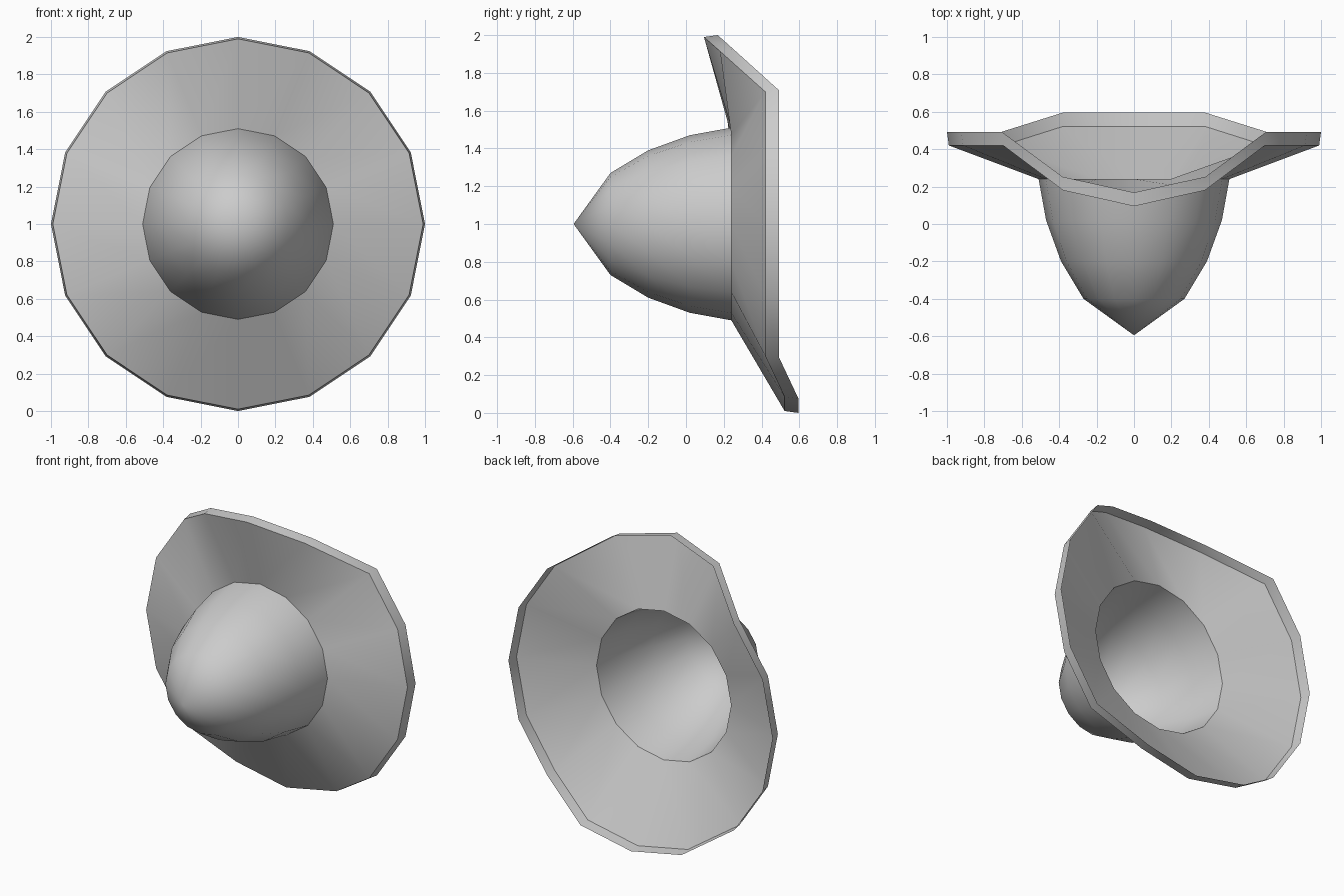
import bpy, bmesh, math

if "Cube" in bpy.data.objects:
    bpy.data.objects.remove(bpy.data.objects["Cube"])

SIDES = 16
CENTRE_Z = 1.0


def ring(bm, radius, depths):
    """Ring of vertices around the y axis, starting at the top; one y value per vertex."""
    step = 2 * math.pi / SIDES
    return [bm.verts.new((radius * math.sin(i * step), y, CENTRE_Z + radius * math.cos(i * step)))
            for i, y in enumerate(depths)]


def bridge(bm, a, b):
    for i in range(SIDES):
        j = (i + 1) % SIDES
        bm.faces.new((a[i], a[j], b[j], b[i]))


def finish(bm, name):
    mesh = bpy.data.meshes.new(name)
    bm.to_mesh(mesh)
    bm.free()
    obj = bpy.data.objects.new(name, mesh)
    bpy.context.collection.objects.link(obj)
    bpy.ops.object.select_all(action='DESELECT')
    obj.select_set(True)
    bpy.context.view_layer.objects.active = obj
    bpy.ops.object.shade_smooth_by_angle(angle=math.radians(35))


# Hollow pointed crown
bm = bmesh.new()
rings = [ring(bm, r, [y] * SIDES)
         for y, r in ((-0.40, 0.27), (-0.20, 0.39), (0.02, 0.47), (0.24, 0.51))]
for a, b in zip(rings, rings[1:]):
    bridge(bm, a, b)
tip = bm.verts.new((0, -0.595, CENTRE_Z))
for i in range(SIDES):
    bm.faces.new((tip, rings[0][(i + 1) % SIDES], rings[0][i]))
finish(bm, "crown")

# Bent brim with a narrow edge band, open at the back
half = [0.095, 0.18, 0.42, 0.42, 0.42, 0.42, 0.42, 0.522, 0.522]
depths = half + half[-2:0:-1]
bm = bmesh.new()
inner = ring(bm, 0.51, [0.24] * SIDES)
front_edge = ring(bm, 0.99, depths)
back_edge = ring(bm, 1.0, [y + 0.073 for y in depths])
bridge(bm, inner, front_edge)
bridge(bm, front_edge, back_edge)
finish(bm, "brim")
